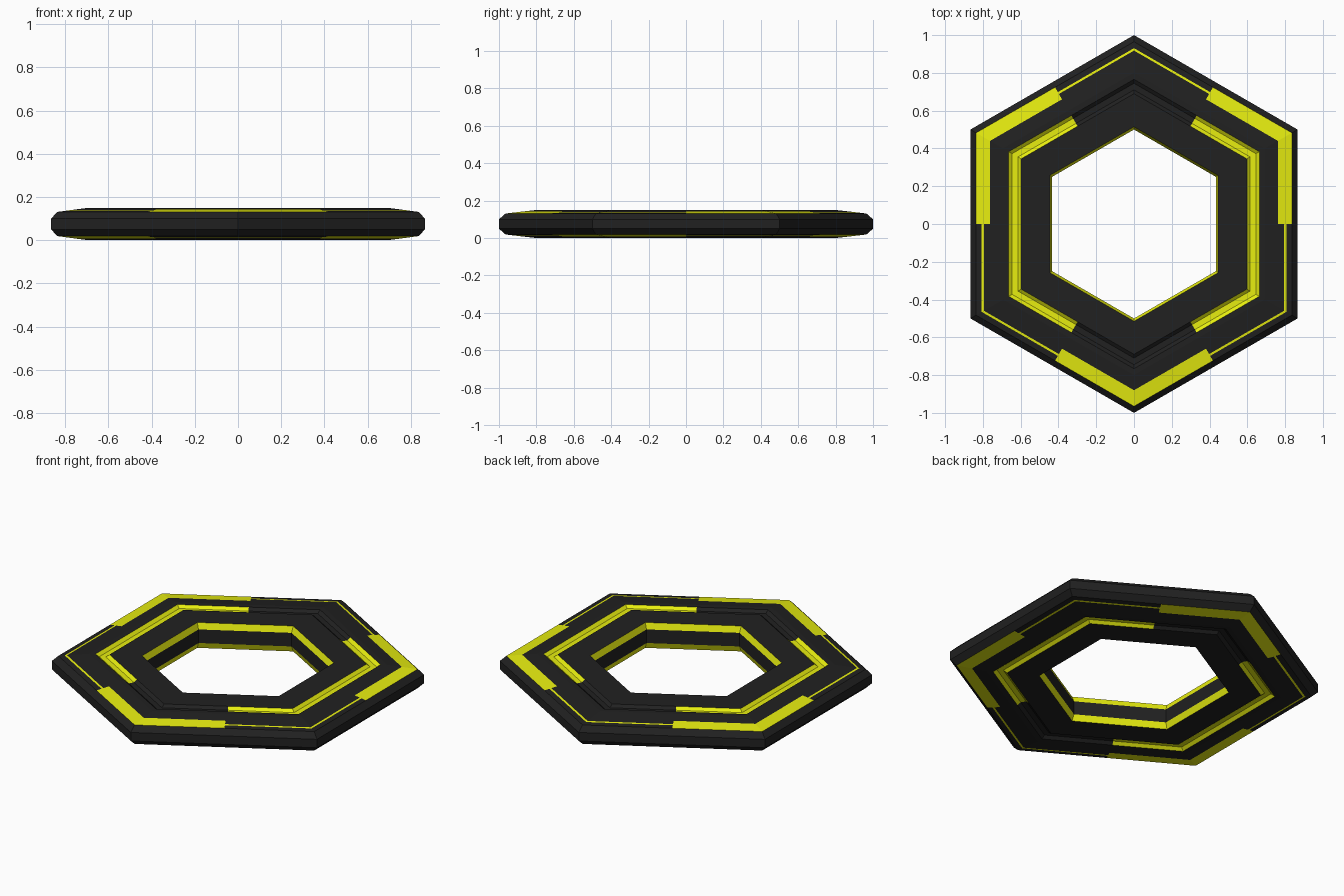
import bpy, bmesh
from math import sin, cos, pi

if "Cube" in bpy.data.objects:
    bpy.data.objects.remove(bpy.data.objects["Cube"])

H = 0.15


def material(name, rgb):
    m = bpy.data.materials.new(name)
    m.diffuse_color = (*rgb, 1)
    m.use_nodes = True
    m.node_tree.nodes["Principled BSDF"].inputs["Base Color"].default_value = m.diffuse_color
    return m


# Upper half cross-section, hole to rim: (corner radius, height, stripe to next point)
half = [(0.50, 0.115, "hole"), (0.515, 0.15, ""), (0.69, 0.15, "inner"),
        (0.71, 0.135, "inner"), (0.745, 0.135, "inner"), (0.766, 0.15, ""),
        (0.80, 0.15, ""), (0.88, 0.141, "wide"), (0.918, 0.1365, "line"),
        (0.931, 0.135, "wide"), (0.965, 0.131, ""), (1.00, 0.10, "")]
n = len(half)
# The underside is the same section turned over
profile = [(r, z) for r, z, _ in half] + [(r, H - z) for r, z, _ in reversed(half)]
stripes = [s for _, _, s in half] + [s for _, _, s in reversed(half[:-1])] + [""]


def is_yellow(stripe, under, corner):
    # corner 0 is at 30 degrees; wide bars sit on alternate corners
    wide = (corner % 2 == 0) != under
    return (stripe == "hole" or stripe == "line"
            or (stripe == "wide" and wide)
            or (stripe == "inner" and corner not in (1, 4)))


# Hexagonal ring, split at corners and at edge midpoints
bm = bmesh.new()
rings = []
for k in range(12):
    a = pi / 6 + k * pi / 6
    f = 1 if k % 2 == 0 else cos(pi / 6)
    rings.append([bm.verts.new((r * f * cos(a), r * f * sin(a), z)) for r, z in profile])
for k in range(12):
    corner = ((k + 1) // 2) % 6
    A, B = rings[k], rings[(k + 1) % 12]
    for i, stripe in enumerate(stripes):
        j = (i + 1) % len(profile)
        face = bm.faces.new((A[i], A[j], B[j], B[i]))
        face.material_index = int(is_yellow(stripe, i >= n, corner))
bmesh.ops.recalc_face_normals(bm, faces=bm.faces)
mesh = bpy.data.meshes.new("hexagon_ring")
bm.to_mesh(mesh)
bm.free()
mesh.materials.append(material("black", (0.015, 0.015, 0.015)))
mesh.materials.append(material("yellow", (0.80, 0.85, 0.005)))
ring = bpy.data.objects.new("hexagon_ring", mesh)
bpy.context.collection.objects.link(ring)
